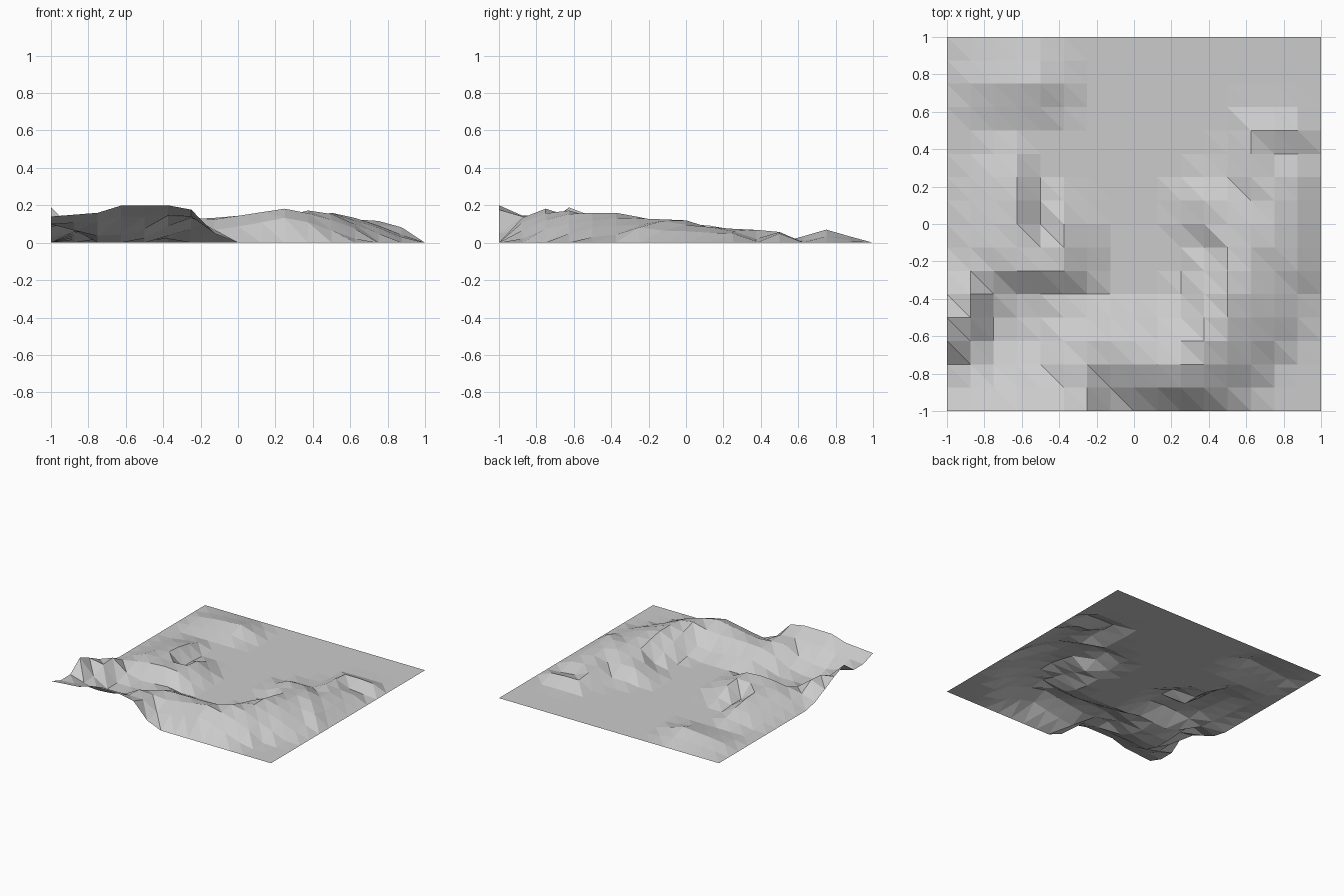
import bpy, bmesh
from mathutils import Vector

if "Cube" in bpy.data.objects:
    bpy.data.objects.remove(bpy.data.objects["Cube"])

N = 16            # cells per side
STEP = 2 / N

# Ridge crests: (left falloff, right falloff, crest points x, y, height)
RIDGES = [
    # front edge bank
    (0.30, 0.12, [(-1, -1, .14), (-.75, -1, .16), (-.62, -1, .20), (-.375, -1, .20)]),
    # front spur turning into the long front ridge
    (0.27, 0.17, [(-.26, -1, .18), (-.33, -.8, .165), (-.22, -.65, .135)]),
    (0.25, 0.32, [(-.22, -.65, .135), (.25, -.73, .185)]),
    (0.26, 0.36, [(.25, -.73, .185), (.42, -.62, .175), (.5, -.375, .16)]),
    # right ridge and its outer shoulder
    (0.21, 0.46, [(.5, -.375, .16), (.6, 0, .12)]),
    (0.22, 0.20, [(.85, -.22, .09), (.75, -.15, .12), (.62, 0, .12), (.42, .08, .10)]),
    # small rear right mounds
    (0.13, 0.14, [(.87, .25, .05), (.62, .25, .075)]),
    (0.14, 0.13, [(.85, .5, .055), (.64, .5, .06), (.62, .36, .07)]),
    # left peak
    (0.22, 0.16, [(-.95, -.75, .10), (-1, -.62, .19), (-.875, -.39, .13)]),
    # left hill
    (0.34, 0.16, [(-.66, -.22, .11), (-.45, -.23, .12)]),
    (0.32, 0.13, [(-.66, -.15, .12), (-.62, .14, .09)]),
    (0.12, 0.18, [(-.375, -.22, .11), (-.375, .0, .09)]),
    # low rear left mound
    (0.20, 0.20, [(-.8, .75, .045), (-.5, .75, .07)]),
]


def ridge_height(p, left, right, pts):
    """Height of one ridge at p, falling off from its crest line."""
    best = 0
    for a, b in zip(pts, pts[1:]):
        a2, b2 = Vector(a[:2]), Vector(b[:2])
        d = b2 - a2
        t = max(0, min(1, (p - a2).dot(d) / d.length_squared))
        off = p - (a2 + d * t)
        width = left if d.x * off.y - d.y * off.x > 0 else right
        k = max(0, 1 - off.length / width)
        crest = a[2] + (b[2] - a[2]) * t
        best = max(best, crest * (1 - (1 - k) ** 1.4))
    return best


def height(x, y):
    p = Vector((x, y))
    h = max(ridge_height(p, *r) for r in RIDGES)
    # small pit inside the left hill
    if (p - Vector((-.5, .03))).length < 0.1:
        h = 0.01
    # right, rear and front right borders stay flat
    if x > 0.99 or y > 0.99 or (x > -0.05 and y < -0.99):
        h = 0
    return h


# Terrain sheet, every cell split along the same diagonal
bm = bmesh.new()
grid = [[bm.verts.new((-1 + i * STEP, -1 + j * STEP,
                       height(-1 + i * STEP, -1 + j * STEP)))
         for i in range(N + 1)] for j in range(N + 1)]
for j in range(N):
    for i in range(N):
        a, b = grid[j][i], grid[j][i + 1]
        c, d = grid[j + 1][i + 1], grid[j + 1][i]
        bm.faces.new((a, b, d))
        bm.faces.new((b, c, d))
mesh = bpy.data.meshes.new("terrain")
bm.to_mesh(mesh)
bm.free()
terrain = bpy.data.objects.new("terrain", mesh)
bpy.context.collection.objects.link(terrain)
